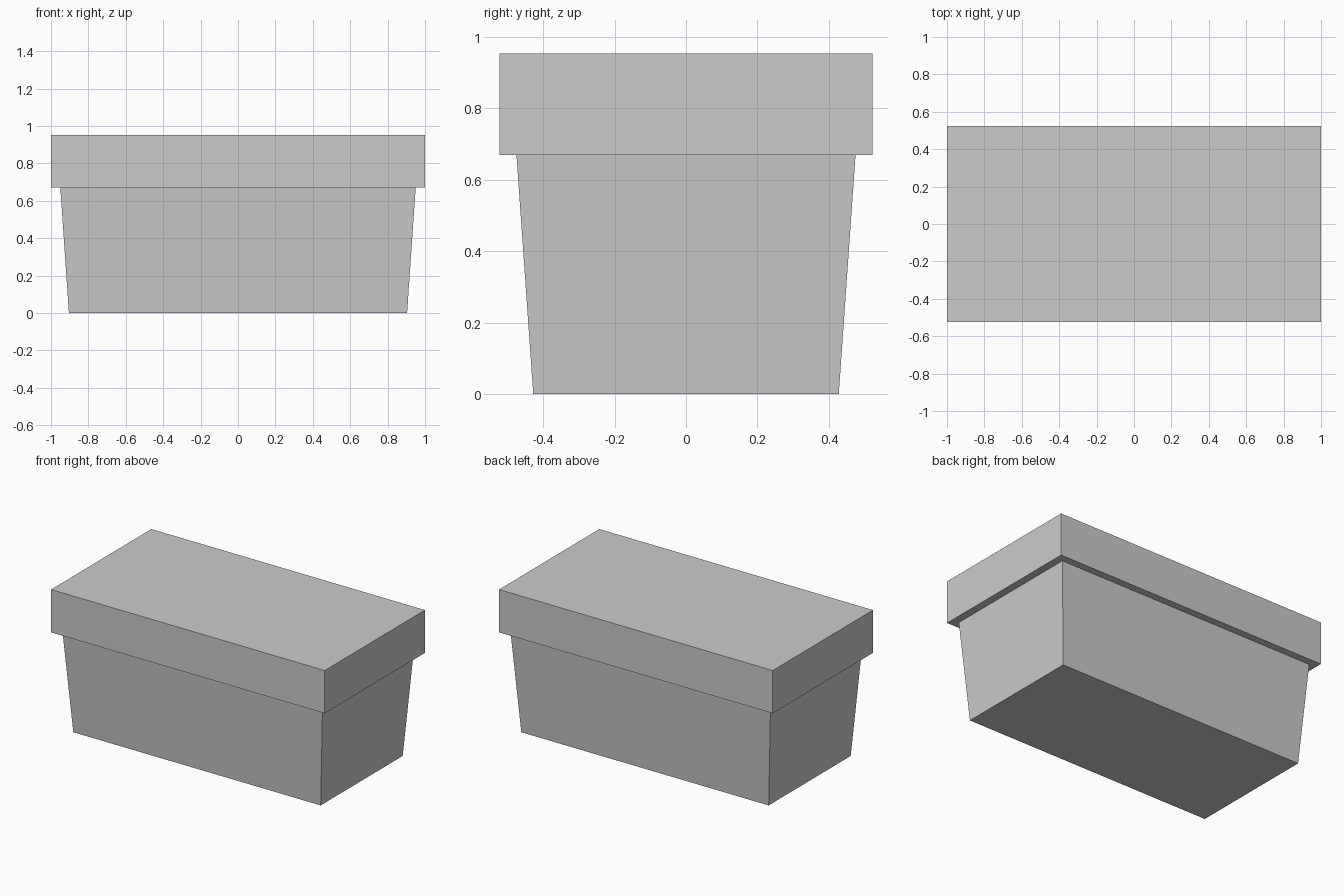
import bpy
import bmesh

if "Cube" in bpy.data.objects:
    bpy.data.objects.remove(bpy.data.objects["Cube"])


def tapered_box(name, z0, z1, bottom, top):
    """Box from z0 to z1 with (half x, half y) sizes at bottom and top."""
    bm = bmesh.new()
    bmesh.ops.create_cube(bm, size=2)
    for v in bm.verts:
        hx, hy = top if v.co.z > 0 else bottom
        v.co = (v.co.x * hx, v.co.y * hy, z1 if v.co.z > 0 else z0)
    mesh = bpy.data.meshes.new(name)
    bm.to_mesh(mesh)
    bm.free()
    obj = bpy.data.objects.new(name, mesh)
    bpy.context.collection.objects.link(obj)
    return obj


# Box body, flaring slightly upward
tapered_box("box_body", 0.0, 0.67, (0.904, 0.428), (0.95, 0.475))

# Overhanging straight-sided lid
tapered_box("lid", 0.67, 0.953, (1.0, 0.523), (1.0, 0.523))
